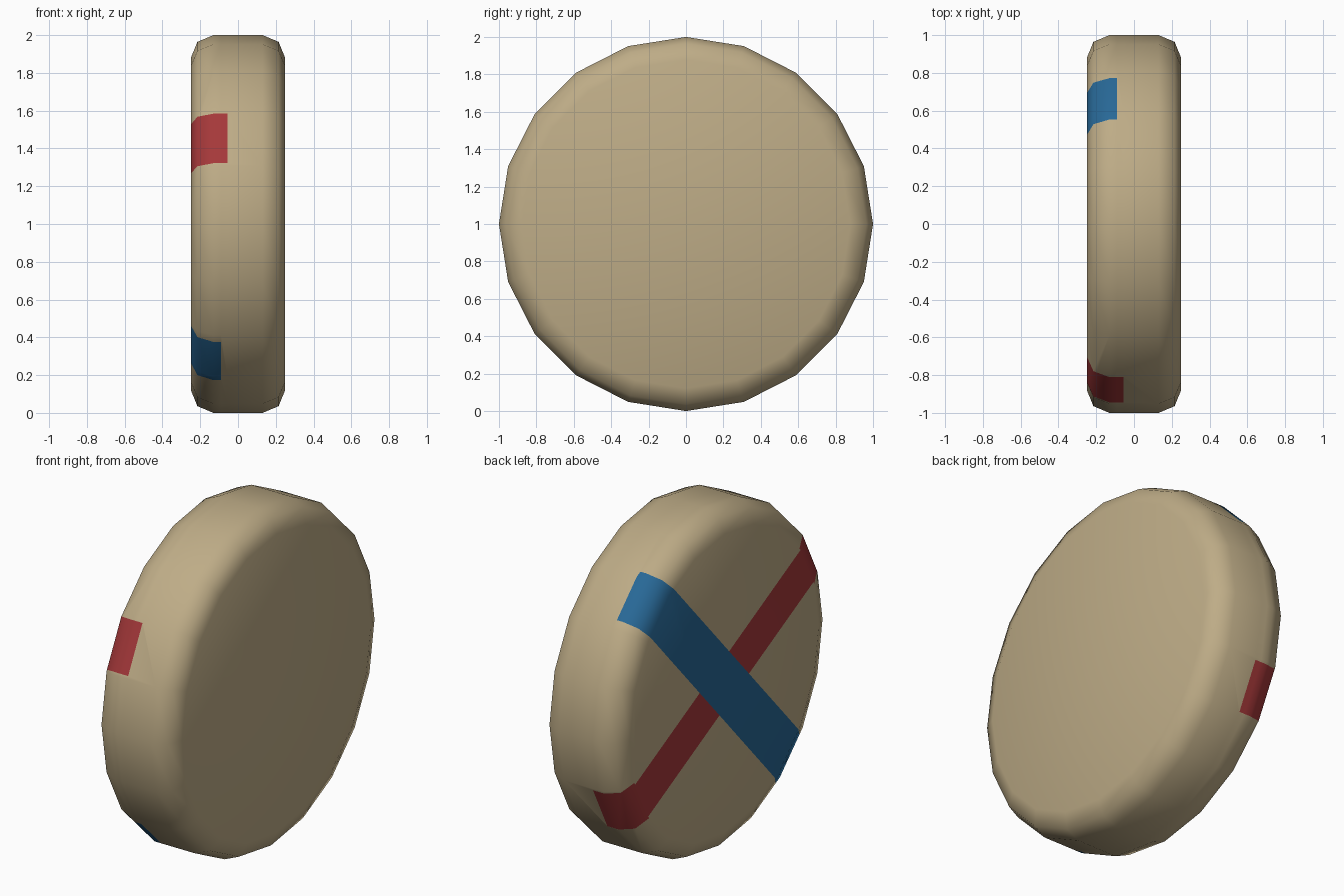
import bpy, bmesh, math
from mathutils import Matrix, Vector

if "Cube" in bpy.data.objects:
    bpy.data.objects.remove(bpy.data.objects["Cube"])


def material(name, rgb):
    m = bpy.data.materials.new(name)
    m.diffuse_color = (*rgb, 1)
    m.use_nodes = True
    m.node_tree.nodes["Principled BSDF"].inputs["Base Color"].default_value = m.diffuse_color
    return m


def stripe_normal(deg):
    a = math.radians(deg)
    return Vector((0, -math.sin(a), math.cos(a)))


# Stripe rules: direction in the yz plane, half width on cap and rim, x limit of the wrap
CAP_X = -0.249
STRIPES = {
    1: dict(n=stripe_normal(152.7), cap=0.132, rim=0.147, x=-0.055),   # red
    2: dict(n=stripe_normal(47.6), cap=0.149, rim=0.149, x=-0.09),     # blue, on top
}

# Disc with rounded rims, axis along x
bm = bmesh.new()
bmesh.ops.create_cone(bm, cap_ends=True, segments=20, radius1=1, radius2=1, depth=0.5)
bmesh.ops.rotate(bm, cent=(0, 0, 0), matrix=Matrix.Rotation(math.pi / 2, 3, 'Y'), verts=bm.verts)
cap_edges = [e for e in bm.edges if abs(e.verts[0].co.x - e.verts[1].co.x) < 1e-4]
bmesh.ops.bevel(bm, geom=cap_edges, offset=0.12, offset_type='OFFSET', segments=2,
                profile=0.5, affect='EDGES')


def cut(faces, co, no):
    geom = set(faces)
    for f in faces:
        geom.update(f.edges)
        geom.update(f.verts)
    bmesh.ops.bisect_plane(bm, geom=list(geom), dist=1e-5, plane_co=co, plane_no=no)


def is_cap(f):
    return f.calc_center_median().x < CAP_X


# Cut the stripe ends around the rim, then the stripe sides
for s in STRIPES.values():
    cut(list(bm.faces), (s["x"], 0, 0), (1, 0, 0))
for s in STRIPES.values():
    for sign in (-1, 1):
        cut([f for f in bm.faces if is_cap(f)], s["n"] * s["cap"] * sign, s["n"])
        cut([f for f in bm.faces if not is_cap(f) and f.calc_center_median().x < s["x"]],
            s["n"] * s["rim"] * sign, s["n"])

# Colour faces inside each stripe
for f in bm.faces:
    f.smooth = True
    c = f.calc_center_median()
    for index, s in STRIPES.items():
        if c.x < s["x"] and abs(c.dot(s["n"])) < s["cap" if is_cap(f) else "rim"]:
            f.material_index = index

bmesh.ops.translate(bm, vec=(0, 0, 1), verts=bm.verts)
bmesh.ops.recalc_face_normals(bm, faces=bm.faces)
mesh = bpy.data.meshes.new("striped_disc")
bm.to_mesh(mesh)
bm.free()
for m in (material("tan", (0.515, 0.413, 0.242)),
          material("red", (0.376, 0.04, 0.042)),
          material("blue", (0.021, 0.138, 0.305))):
    mesh.materials.append(m)
disc = bpy.data.objects.new("striped_disc", mesh)
bpy.context.collection.objects.link(disc)
